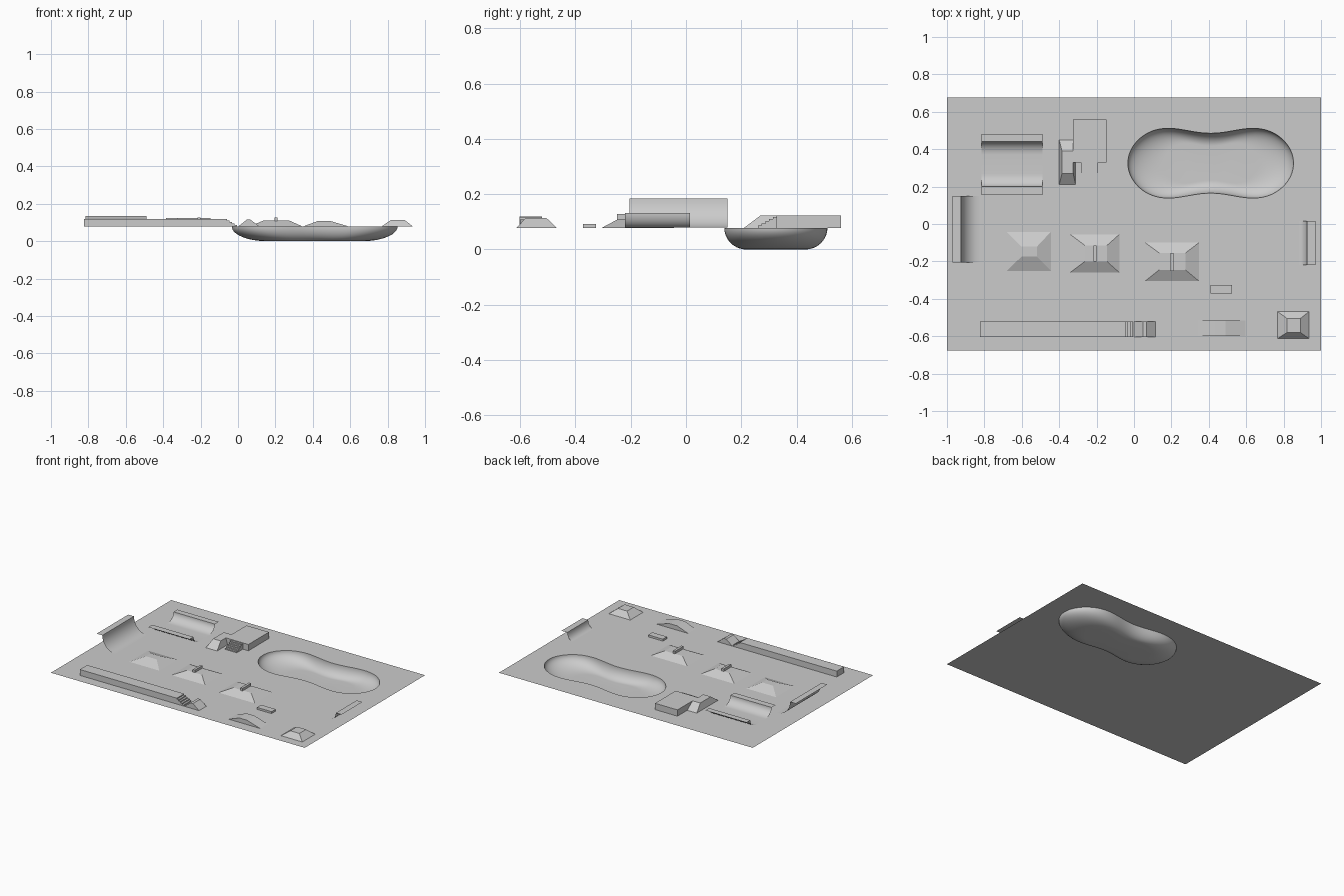
import bpy, bmesh, math

if "Cube" in bpy.data.objects:
    bpy.data.objects.remove(bpy.data.objects["Cube"])

G = 0.078  # ground level


def finish(name, bm, smooth=False):
    bmesh.ops.remove_doubles(bm, verts=bm.verts, dist=1e-5)
    me = bpy.data.meshes.new(name)
    bm.to_mesh(me)
    bm.free()
    ob = bpy.data.objects.new(name, me)
    bpy.context.collection.objects.link(ob)
    if smooth:
        bpy.ops.object.select_all(action='DESELECT')
        ob.select_set(True)
        bpy.context.view_layer.objects.active = ob
        bpy.ops.object.shade_smooth_by_angle(angle=math.radians(35))
    return ob


def face_up(bm):
    """Flip an open sheet as a whole so it faces upwards."""
    bm.normal_update()
    if sum(f.normal.z * f.calc_area() for f in bm.faces) < 0:
        bmesh.ops.reverse_faces(bm, faces=bm.faces[:])


def frustum(name, base, top, z1, z0=G):
    """Bottomless block; base and top are (x0, x1, y0, y1)."""
    bm = bmesh.new()
    a, b = [[bm.verts.new((x, y, z)) for x, y in
             ((x0, y0), (x1, y0), (x1, y1), (x0, y1))]
            for (x0, x1, y0, y1), z in ((base, z0), (top, z1))]
    for i in range(4):
        j = (i + 1) % 4
        bm.faces.new((a[i], a[j], b[j], b[i]))
    bm.faces.new(b)
    return finish(name, bm)


def box(name, dims, z1, z0=G):
    return frustum(name, dims, dims, z1, z0)


def sweep(name, profile, lo, hi, along='y', caps=False, smooth=False):
    """Sheet from an open (distance, z) profile, running from lo to hi."""
    bm = bmesh.new()

    def row(t):
        return [bm.verts.new((d, t, z) if along == 'y' else (t, d, z)) for d, z in profile]

    a, b = row(lo), row(hi)
    for i in range(len(profile) - 1):
        bm.faces.new((a[i], a[i + 1], b[i + 1], b[i]))
    if caps:
        bm.faces.new(a[::-1])
        bm.faces.new(b)
    face_up(bm)
    return finish(name, bm, smooth)


def transition(edge, toe, top, n=12):
    """Quarter arc from the lip at edge down to the toe on the ground."""
    return [(edge + (toe - edge) * (1 - math.cos(t)), top - (top - G - 0.0005) * math.sin(t))
            for t in (i * math.pi / 2 / n for i in range(n + 1))]


def stairs(start, end, top, n):
    """Closed-to-ground profile of steps going down from start to end."""
    run, rise = (end - start) / n, (top - G) / n
    pts = [(start, G)]
    for i in range(n):
        pts += [(start + run * i, top - rise * i), (start + run * (i + 1), top - rise * i)]
    return pts + [(end, G)]


# Peanut-shaped pool outline
CX, CY = 0.41, 0.325
outline = []
for i in range(96):
    t = 2 * math.pi * i / 96
    u = math.cos(t)
    outline.append((0.443 * u, math.sin(t) * (0.16 + 0.11 * (1 - math.exp(-2.8 * u * u)))))

# Ground sheet with the pool opening
bm = bmesh.new()
for loop in ([(-1, -0.677), (1, -0.677), (1, 0.677), (-1, 0.677)],
             [(CX + x, CY + y) for x, y in outline]):
    vs = [bm.verts.new((x, y, G)) for x, y in loop]
    for i in range(len(vs)):
        bm.edges.new((vs[i - 1], vs[i]))
bmesh.ops.triangle_fill(bm, use_beauty=True, edges=bm.edges[:], normal=(0, 0, 1))
face_up(bm)
finish("ground", bm)

# Pool bowl: rounded walls and a flat floor
bm = bmesh.new()
rings = []
for k in range(15):
    a = math.pi / 2 * k / 14
    s, z = 0.57 + 0.43 * math.cos(a), G * (1 - math.sin(a))
    rings.append([bm.verts.new((CX + x * s, CY + y * s, z)) for x, y in outline])
for r, q in zip(rings, rings[1:]):
    for i in range(len(r)):
        bm.faces.new((r[i - 1], r[i], q[i], q[i - 1]))
bm.faces.new(rings[-1])
face_up(bm)
finish("pool_bowl", bm, True)

# Quarter pipes at both ends
sweep("large_quarter_pipe", [(-0.97, 0.184)] + transition(-0.925, -0.825, 0.184),
      -0.205, 0.15, smooth=True)
sweep("small_quarter_pipe", [(0.97, 0.132)] + transition(0.925, 0.882, 0.132),
      -0.22, 0.015, smooth=True)

# Half pipe with a deck on each side
near = [(0.155, 0.134)] + transition(0.2, 0.27, 0.134)
far = [(0.482, 0.134)] + transition(0.44, 0.37, 0.134)
sweep("half_pipe", near + far[::-1], -0.815, -0.49, along='x', smooth=True)

# Raised platform with bank and stairs
box("platform", (-0.325, -0.148, 0.328, 0.56), 0.123)
frustum("platform_bank", (-0.40, -0.312, 0.21, 0.45), (-0.385, -0.325, 0.27, 0.39), 0.123)
sweep("platform_stairs", stairs(0.328, 0.26, 0.118, 5), -0.283, -0.192, along='x', caps=True)

# Central pyramids, two with grind blocks
frustum("pyramid_left", (-0.68, -0.445, -0.25, -0.042), (-0.602, -0.518, -0.175, -0.12), 0.11)
frustum("pyramid_middle", (-0.342, -0.078, -0.26, -0.055), (-0.262, -0.145, -0.2, -0.115), 0.11)
frustum("pyramid_right", (0.06, 0.347, -0.305, -0.1), (0.135, 0.275, -0.245, -0.155), 0.11)
box("grind_block_middle", (-0.217, -0.2, -0.2, -0.115), 0.128, 0.108)
box("grind_block_right", (0.195, 0.212, -0.25, -0.155), 0.128, 0.108)

# Low box and corner pyramid
box("low_box", (0.41, 0.525, -0.372, -0.325), 0.092)
frustum("corner_pyramid", (0.767, 0.936, -0.613, -0.468), (0.818, 0.89, -0.58, -0.505), 0.114)

# Long ledge ending in stairs, then a small kicker
box("long_ledge", (-0.824, -0.06, -0.603, -0.52), 0.12)
sweep("ledge_stairs", stairs(-0.06, -0.005, 0.112, 4), -0.603, -0.52, caps=True)
sweep("kicker", [(0.0, G), (0.047, 0.115), (0.067, 0.115), (0.115, G)], -0.603, -0.52, caps=True)

# Low hump
sweep("hump", [(0.345, G), (0.43, 0.109), (0.49, 0.109), (0.595, G)], -0.6, -0.515, caps=True)
